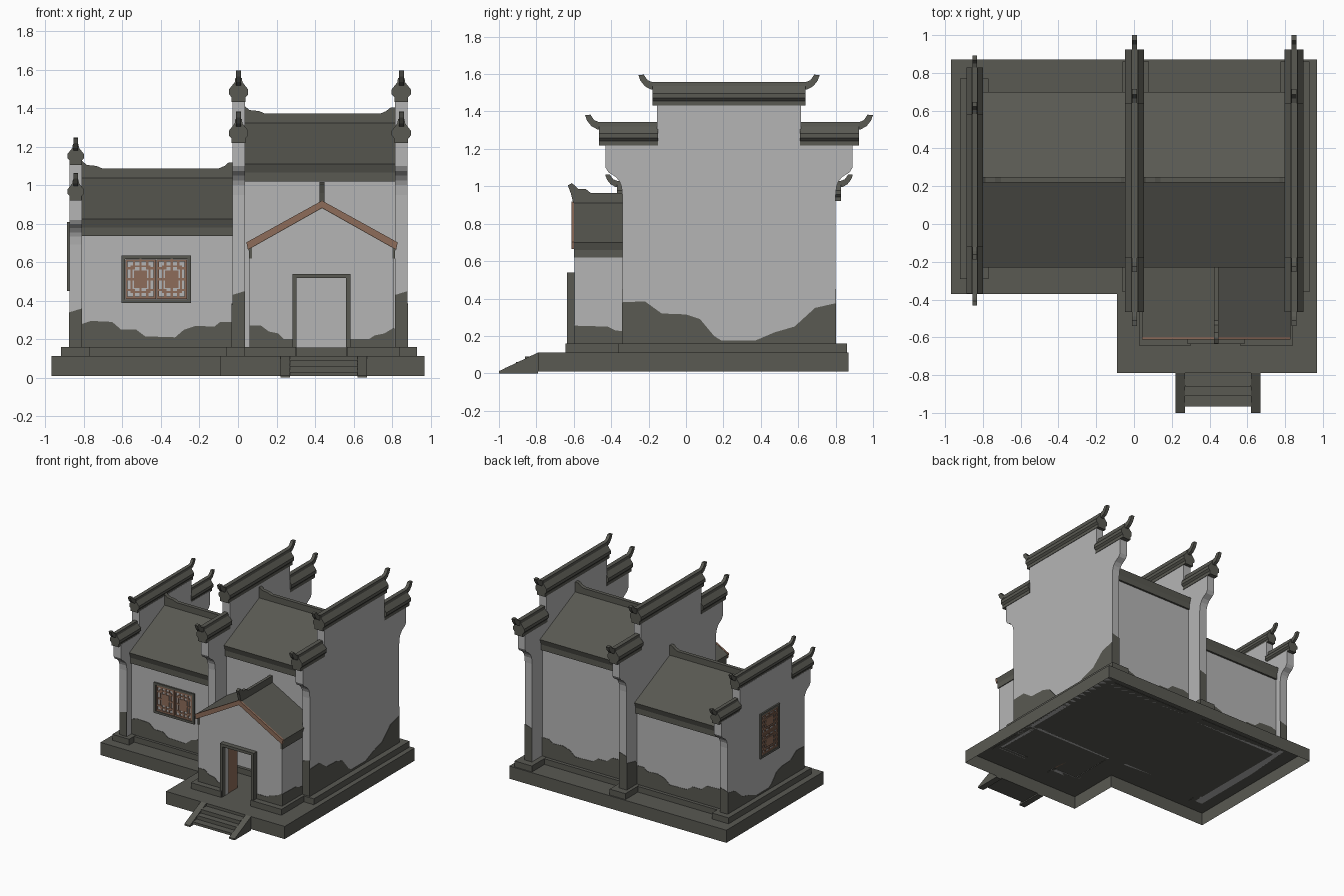
import bpy, bmesh, math

if "Cube" in bpy.data.objects:
    bpy.data.objects.remove(bpy.data.objects["Cube"])


def material(name, rgb):
    m = bpy.data.materials.new(name)
    m.diffuse_color = (*rgb, 1)
    m.use_nodes = True
    m.node_tree.nodes["Principled BSDF"].inputs["Base Color"].default_value = m.diffuse_color
    return m


WHITE = material("lime wall", (0.46, 0.46, 0.46))
DARK = material("dark stone", (0.10, 0.10, 0.085))
WOOD = material("brown wood", (0.27, 0.15, 0.10))


def finish(name, bm, mat):
    bmesh.ops.recalc_face_normals(bm, faces=bm.faces)
    me = bpy.data.meshes.new(name)
    bm.to_mesh(me)
    bm.free()
    me.materials.append(mat)
    ob = bpy.data.objects.new(name, me)
    bpy.context.collection.objects.link(ob)
    return ob


def prism(name, pts, axis, a, b, mat, open_bottom=False):
    """Extrude a profile along an axis: x takes (y,z), y takes (x,z), z takes (x,y)."""
    def place(p, t):
        return {"x": (t, p[0], p[1]), "y": (p[0], t, p[1]), "z": (p[0], p[1], t)}[axis]
    bm = bmesh.new()
    lo = [bm.verts.new(place(p, a)) for p in pts]
    hi = [bm.verts.new(place(p, b)) for p in pts]
    if not open_bottom:
        bm.faces.new(lo)
    bm.faces.new(hi)
    n = len(pts)
    for i in range(n):
        j = (i + 1) % n
        bm.faces.new((lo[i], lo[j], hi[j], hi[i]))
    return finish(name, bm, mat)


def boxes(name, items, mat):
    bm = bmesh.new()
    for x0, x1, y0, y1, z0, z1 in items:
        vs = bmesh.ops.create_cube(bm, size=1)["verts"]
        for v in vs:
            v.co = ((x0 + x1) / 2 + v.co.x * (x1 - x0),
                    (y0 + y1) / 2 + v.co.y * (y1 - y0),
                    (z0 + z1) / 2 + v.co.z * (z1 - z0))
    return finish(name, bm, mat)


# Platform (hollow underneath) and plinths
prism("platform", [(-.97, -.37), (-.09, -.37), (-.09, -.79), (.97, -.79), (.97, .87), (-.97, .87)],
      "z", .01, .112, DARK, True)
boxes("wall_plinths", [(-.92, -.77, -.29, .77, .11, .16), (-.06, .08, -.36, .86, .11, .16),
                       (.775, .93, -.36, .86, .11, .16), (-.8, 0, -.225, .70, .11, .158),
                       (.03, .8, -.225, .70, .11, .158)], DARK)
boxes("porch_plinths", [(.03, .30, -.645, -.57, .11, .16), (.565, .84, -.645, -.57, .11, .16),
                        (.03, .09, -.6, -.2, .11, .16), (.78, .84, -.6, -.2, .11, .16)], DARK)

# Entrance steps with sloped cheeks
for nm, x in (("left", .22), ("right", .62)):
    prism("step_cheek_" + nm, [(-1, 0), (-.79, 0), (-.79, .112), (-1, .012)], "x", x, x + .05, DARK)
prism("steps", [(-.965, .01), (-.965, .03), (-.91, .03), (-.91, .06), (-.86, .06), (-.86, .09),
                (-.79, .09), (-.79, .01)], "x", .27, .62, DARK)

# Stepped gable walls with tiled caps and curled tips
CY = .23


def gable(name, xc, s):
    Y = lambda d: CY + d * s
    Z = lambda z: 1.25 - (1.6 - z) * .86 if s < 1 else z
    half = [(.57, .95), (.575, 1.0), (.585, 1.025), (.605, 1.05), (.645, 1.075), (.66, 1.10),
            (.66, 1.23), (.385, 1.23), (.385, 1.44)]
    right = [(Y(d), Z(z)) for d, z in half]
    left = [(Y(-d), Z(z)) for d, z in reversed(half)]
    prism(name + "_wall", [(Y(-.57), .11), (Y(.57), .11)] + right + left, "x", xc - .0325, xc + .0325, WHITE)
    section = [(.036, 0), (.036, .025), (.05, .04), (.05, .065), (.02, .103), (.017, .125)]
    curl = [(-.03, 0), (0, 0), (.025, .01), (.038, .028), (.046, .04), (.075, .038), (.064, .008),
            (.04, -.022), (.01, -.038), (-.03, -.04)]

    def cap(nm, d0, d1, z, tips):
        prof = [(xc + x * s, Z(z + h)) for x, h in section]
        prof += [(xc - x * s, Z(z + h)) for x, h in reversed(section)]
        prism(name + "_cap_" + nm, prof, "y", Y(d0), Y(d1), DARK)
        for sg in tips:
            e = d1 if sg > 0 else d0
            prism(name + "_curl_" + nm, [(Y(e + sg * o), Z(z + .125 + h)) for o, h in curl],
                  "x", xc - .013 * s, xc + .013 * s, DARK)
    cap("top", -.41, .41, 1.432, (-1, 1))
    cap("front", -.695, -.38, 1.218, (-1,))
    cap("back", .38, .695, 1.218, (1,))


gable("left_gable", -.843, .86)
gable("middle_gable", .003, 1)
gable("right_gable", .848, 1)


# Two bays: front and back walls, roof, ridge
def bay(name, x0, x1, dz):
    boxes(name + "_walls", [(x0, x1, -.20, -.17, .11, 1.05 + dz), (x0, x1, .64, .67, .11, 1.05 + dz)], WHITE)
    h = [(.465, 1.11), (.45, 1.065), (.45, 1.02), (.42, 1.02)]
    roof = [(.235, 1.33)] + [(.235 + d, z) for d, z in h] + [(.235 - d, z) for d, z in reversed(h)]
    prism(name + "_roof", [(y, z + dz) for y, z in roof], "x", x0, x1, DARK)
    r = [(x0, 1.30), (x1, 1.30), (x1, 1.405), (x1 - .03, 1.402), (x1 - .05, 1.385), (x1 - .08, 1.372),
         (x0 + .11, 1.372), (x0 + .08, 1.385), (x0 + .03, 1.39), (x0, 1.415)]
    prism(name + "_ridge", [(x, z + dz) for x, z in r], "y", .22, .25, DARK)


bay("left_bay", -.815, -.02, -.285)
bay("right_bay", .03, .82, 0)

# Porch walls, roof, bargeboards and ridge
PX = .4365
prism("porch_front", [(.06, .11), (.305, .11), (.305, .52), (.56, .52), (.56, .11), (.81, .11), (.81, .68),
                      (PX, .895), (.06, .68)], "y", -.595, -.565, WHITE)
boxes("porch_sides", [(.06, .09, -.57, -.2, .11, .68), (.78, .81, -.57, -.2, .11, .68)], WHITE)
top = [(.393, .70), (.38, .66), (.38, .62), (.365, .62), (.365, .675)]
prism("porch_roof", [(PX, .917)] + [(PX + d, z) for d, z in top] + [(PX, .88)] +
      [(PX - d, z) for d, z in reversed(top)], "y", -.6, -.19, DARK)
prism("bargeboards", [(PX - .393, .703), (PX, .92), (PX + .393, .703), (PX + .385, .665), (PX, .882),
                      (PX - .385, .665)], "y", -.612, -.598, WOOD)
prism("porch_ridge", [(-.60, .90), (-.19, .90), (-.19, .965), (-.51, .965), (-.535, .985), (-.575, .985),
                      (-.59, 1.0), (-.61, 1.017), (-.632, 1.005), (-.615, .96)],
      "x", PX - .012, PX + .012, DARK)

# Door frame and open leaves
prism("door_frame", [(.282, .11), (.305, .11), (.305, .518), (.56, .518), (.56, .11), (.585, .11),
                     (.585, .54), (.282, .54)], "y", -.635, -.56, DARK)
boxes("door_leaves", [(.288, .303, -.56, -.44, .112, .518), (.562, .577, -.56, -.44, .112, .518)], WOOD)


# Lattice windows: u runs along the long side, v along the short side
def window(name, put):
    def ring(u, v, a, b, t, d):
        return [put(u - a, u + a, v - b, v - b + t, d), put(u - a, u + a, v + b - t, v + b, d),
                put(u - a, u - a + t, v - b, v + b, d), put(u + a - t, u + a, v - b, v + b, d)]
    boxes(name + "_frame", ring(0, 0, .18, .123, .018, .012), DARK)
    bars = []
    for c in (-.081, .081):
        bars += ring(c, 0, .079, .103, .012, .008)
        bars += ring(c, 0, .052, .072, .010, .006)
        bars.append(put(c - .034, c + .034, -.045, .045, .006))
        for k in (-1, 1):
            bars.append(put(c - .006, c + .006, k * .074 - .03, k * .074 + .03, .006))
            bars.append(put(c + k * .055 - .024, c + k * .055 + .024, -.006, .006, .006))
            for m in (-1, 1):
                bars.append(put(c + k * .052 - .022, c + k * .052 + .022, m * .056 - .006, m * .056 + .006, .007))
                bars.append(put(c + k * .034 - .006, c + k * .034 + .006, m * .075 - .025, m * .075 + .025, .007))
    boxes(name + "_lattice", bars, WOOD)


window("front_window", lambda u0, u1, v0, v1, d: (-.425 + u0, -.425 + u1, -.2 - d, -.195, .512 + v0, .512 + v1))
window("side_window", lambda u0, u1, v0, v1, d: (-.8755 - d, -.87, .19 + v0, .19 + v1, .63 + u0, .63 + u1))


# Weather stains along the wall feet, thin plates
def stain(name, axis, pos, sg, tops):
    pts = [(tops[0][0], .155)] + list(tops) + [(tops[-1][0], .155)]
    prism(name + "_stain", pts, axis, pos, pos + sg * .003, DARK)


side = [(-.34, .38), (-.22, .385), (-.13, .32), (0, .315), (.075, .29), (.15, .20), (.19, .175), (.37, .175),
        (.476, .22), (.58, .25), (.69, .35), (.80, .375)]
small = [(CY + (y - CY) * .86, .16 + (z - .16) * .8) for y, z in side]
stain("right_gable", "x", .8805, 1, side)
stain("middle_gable", "x", -.0295, -1, side)
stain("left_gable", "x", -.8755, -1, small)
wave = [(0, .28), (.06, .295), (.2, .29), (.26, .25), (.36, .25), (.42, .215), (.62, .21), (.68, .25),
        (.76, .27), (.88, .265), (.92, .29), (1, .29)]
for nm, x0, x1 in (("left_bay", -.81, -.03), ("right_bay", .036, .815)):
    stain(nm + "_back", "y", .67, 1, [(x0 + (x1 - x0) * t, z + .02) for t, z in wave])
stain("left_bay_front", "y", -.2, -1, [(-.81 + .78 * t, z) for t, z in wave])
for nm, xc, y0, y1, h in (("left", -.843, -.26, .72, .35), ("middle", .003, -.34, .80, .44),
                          ("right", .848, -.34, .80, .44)):
    for end, y, sg in (("_front", y0, -1), ("_back", y1, 1)):
        stain(nm + "_post" + end, "y", y, sg, [(xc - .0325, h - .01), (xc, h), (xc + .0325, h + .01)])
stain("porch_left", "y", -.595, -1, [(.06, .27), (.12, .27), (.16, .24), (.21, .23), (.24, .20), (.285, .20)])
stain("porch_right", "y", -.595, -1, [(.58, .20), (.68, .20), (.71, .22), (.76, .23), (.81, .26)])
stain("porch_side", "x", .81, 1, [(-.595, .255), (-.42, .25), (-.38, .23), (-.3, .22), (-.2, .22)])
